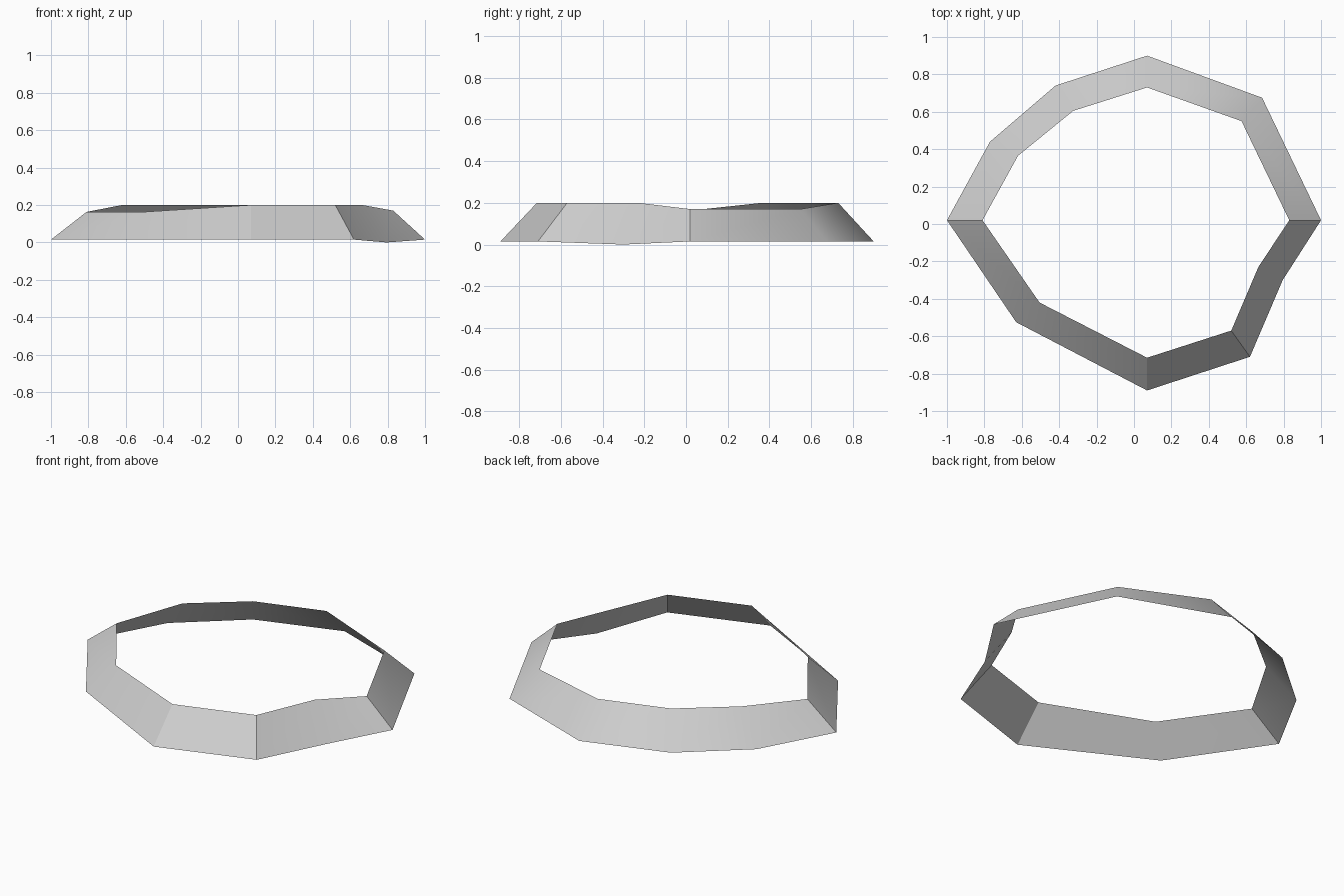
import bpy
import bmesh

cube = bpy.data.objects.get("Cube")
if cube:
    bpy.data.objects.remove(cube, do_unlink=True)

# Light grey material
grey = bpy.data.materials.new("light grey")
grey.use_nodes = True
colour = (0.62, 0.62, 0.62, 1)
grey.diffuse_color = colour
grey.node_tree.nodes["Principled BSDF"].inputs["Base Color"].default_value = colour

# Outer foot of the band, counter-clockwise from the left end
FOOT = [(1.0, 0.02, 0.015), (0.685, 0.675, 0.015), (0.07, 0.90, 0.015),
        (-0.42, 0.74, 0.015), (-0.77, 0.44, 0.015), (-1.0, 0.02, 0.015),
        (-0.63, -0.525, 0.015), (0.07, -0.89, 0.015), (0.62, -0.71, 0.015),
        (0.795, -0.30, 0.0)]
# Inner rim of the band, matching the foot point by point
RIM = [(0.83, 0.02, 0.17), (0.575, 0.55, 0.17), (0.07, 0.73, 0.20),
       (-0.325, 0.605, 0.20), (-0.62, 0.365, 0.20), (-0.81, 0.02, 0.163),
       (-0.505, -0.42, 0.163), (0.07, -0.715, 0.20), (0.52, -0.57, 0.20),
       (0.665, -0.23, 0.20)]
CREASES = {0, 5, 7, 8}  # corners that stay sharp

# Sloping open band
bm = bmesh.new()
foot = [bm.verts.new(p) for p in FOOT]
rim = [bm.verts.new(p) for p in RIM]
n = len(foot)
for i in range(n):
    j = (i + 1) % n
    face = bm.faces.new((foot[i], foot[j], rim[j], rim[i]))
    face.smooth = True
for i in CREASES:
    bm.edges.get((foot[i], rim[i])).smooth = False

mesh = bpy.data.meshes.new("sloping_ring")
bm.to_mesh(mesh)
bm.free()
mesh.materials.append(grey)
ring = bpy.data.objects.new("sloping_ring", mesh)
bpy.context.collection.objects.link(ring)
